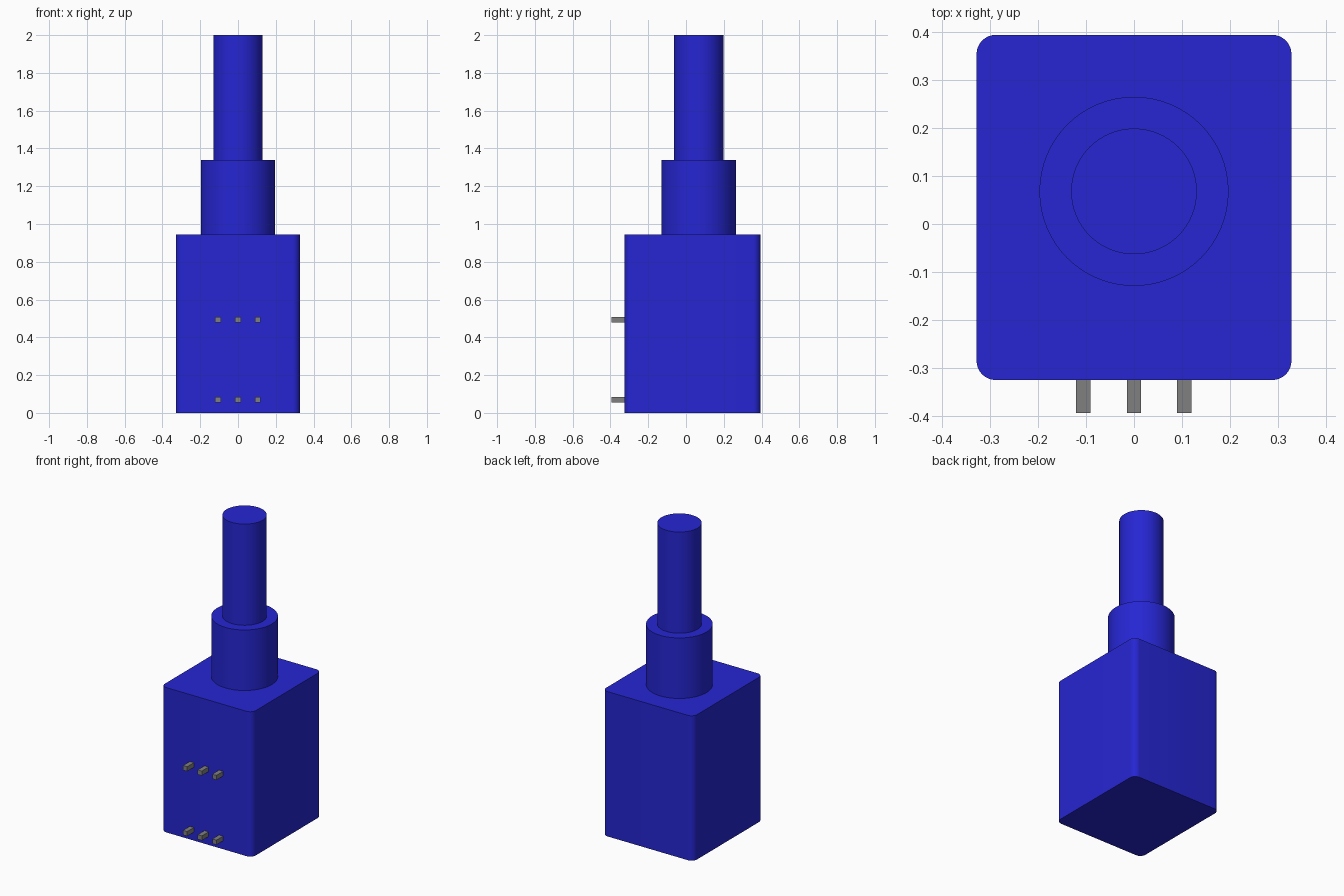
import bpy, bmesh, math

cube = bpy.data.objects.get("Cube")
if cube:
    bpy.data.objects.remove(cube, do_unlink=True)


def material(name, rgb):
    m = bpy.data.materials.new(name)
    m.use_nodes = True
    m.diffuse_color = (*rgb, 1)
    m.node_tree.nodes["Principled BSDF"].inputs["Base Color"].default_value = (*rgb, 1)
    return m


BLUE = material("blue plastic", (0.019, 0.019, 0.65))
GREY = material("grey metal", (0.216, 0.216, 0.216))


def make_object(name, bm, mat, smooth=False):
    me = bpy.data.meshes.new(name)
    bm.to_mesh(me)
    bm.free()
    ob = bpy.data.objects.new(name, me)
    bpy.context.collection.objects.link(ob)
    me.materials.append(mat)
    if smooth:
        bpy.ops.object.select_all(action="DESELECT")
        ob.select_set(True)
        bpy.context.view_layer.objects.active = ob
        bpy.ops.object.shade_smooth_by_angle(angle=math.radians(35))
    return ob


def box(lo, hi):
    bm = bmesh.new()
    bmesh.ops.create_cube(bm, size=1)
    for v in bm.verts:
        v.co = [(a + b) / 2 + c * (b - a) for a, b, c in zip(lo, hi, v.co)]
    return bm


# Housing with rounded upright edges
bm = box((-0.328, -0.325, 0), (0.328, 0.394, 0.945))
upright = [e for e in bm.edges if abs(e.verts[0].co.z - e.verts[1].co.z) > 0.5]
bmesh.ops.bevel(bm, geom=upright, offset=0.04, segments=8, profile=0.5, affect="EDGES")
make_object("housing", bm, BLUE, True)

# Stepped shaft: (radius, height) outline spun around its axis
outline = [(0, 0.945), (0.197, 0.945), (0.197, 1.34), (0.131, 1.34), (0.131, 2.0), (0, 2.0)]
bm = bmesh.new()
verts = [bm.verts.new((r, 0.068, z)) for r, z in outline]
edges = [bm.edges.new(pair) for pair in zip(verts, verts[1:])]
bmesh.ops.spin(bm, geom=verts + edges, cent=(0, 0.068, 0), axis=(0, 0, 1),
               angle=math.tau, steps=64)
bmesh.ops.remove_doubles(bm, verts=bm.verts, dist=0.0005)
bmesh.ops.recalc_face_normals(bm, faces=bm.faces)
make_object("shaft_and_collar", bm, BLUE, True)

# Two rows of three contact pins on the front
for row, z in (("lower", 0.07), ("upper", 0.493)):
    for side, x in (("right", -0.106), ("middle", 0), ("left", 0.105)):
        bm = box((x - 0.015, -0.394, z - 0.015), (x + 0.015, -0.31, z + 0.015))
        make_object(f"{row}_{side}_pin", bm, GREY)
